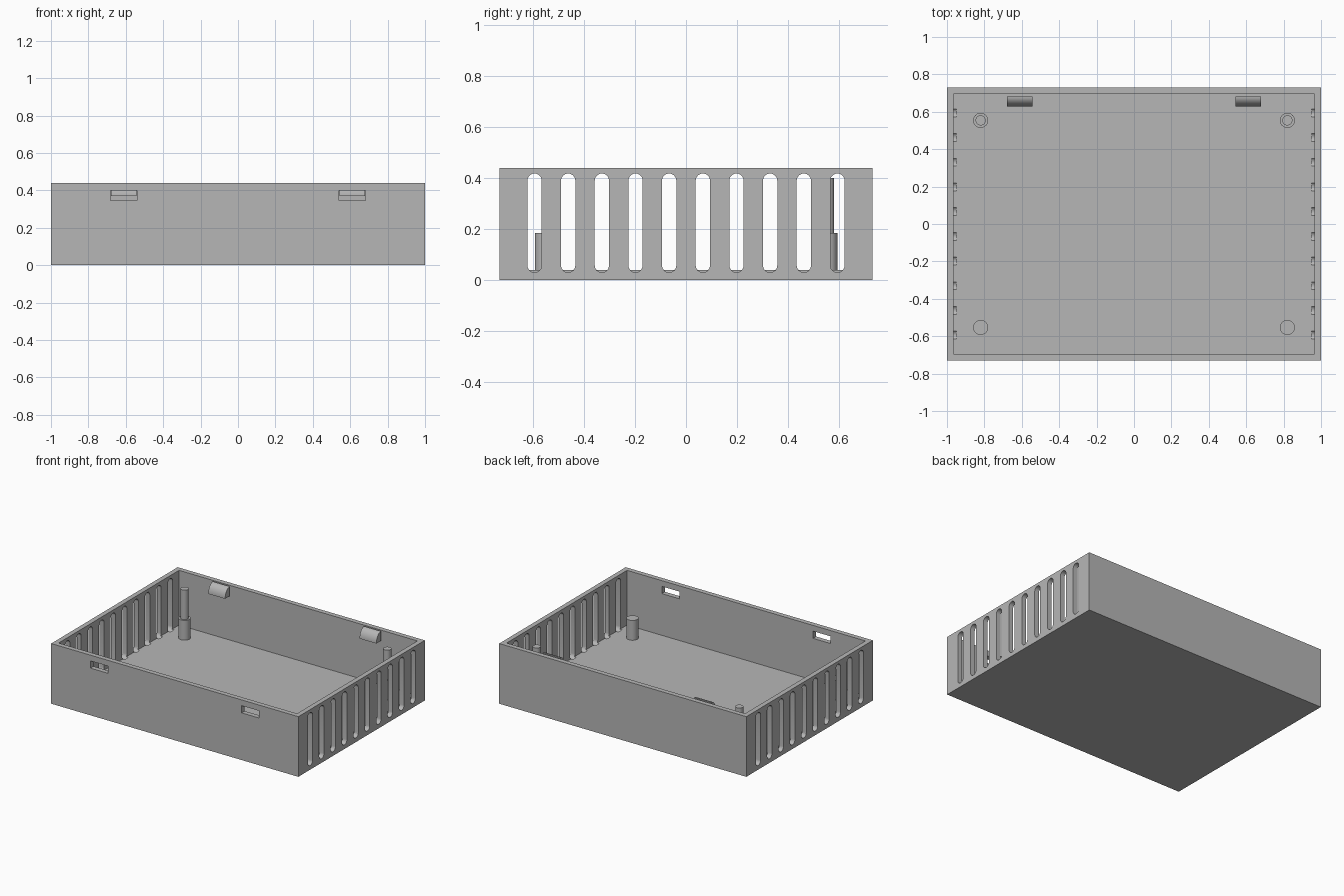
import bpy, bmesh, math
from mathutils import Matrix, Vector

if "Cube" in bpy.data.objects:
    bpy.data.objects.remove(bpy.data.objects["Cube"], do_unlink=True)

W, D, H = 2.0, 1.462, 0.44      # outer size
WALL, FLOOR = 0.05, 0.04
IX, IY = W / 2 - WALL, D / 2 - WALL

grey = bpy.data.materials.new("plain_grey")
grey.use_nodes = True
colour = (0.47, 0.47, 0.47, 1)
grey.diffuse_color = colour
grey.node_tree.nodes["Principled BSDF"].inputs["Base Color"].default_value = colour


def finish(name, bm):
    bmesh.ops.recalc_face_normals(bm, faces=bm.faces)
    mesh = bpy.data.meshes.new(name)
    bm.to_mesh(mesh)
    bm.free()
    mesh.materials.append(grey)
    obj = bpy.data.objects.new(name, mesh)
    bpy.context.collection.objects.link(obj)
    return obj


def activate(obj):
    bpy.ops.object.select_all(action='DESELECT')
    obj.select_set(True)
    bpy.context.view_layer.objects.active = obj


def smooth(obj):
    activate(obj)
    bpy.ops.object.shade_smooth_by_angle(angle=math.radians(30))


def add_box(bm, lo, hi):
    lo, hi = Vector(lo), Vector(hi)
    size = hi - lo
    bmesh.ops.create_cube(bm, size=1, matrix=Matrix.Translation((lo + hi) / 2)
                          @ Matrix.Diagonal((*size, 1)))


def add_prism(bm, outline, x0, x1):
    """Extrude a (y, z) outline along x."""
    face = bm.faces.new([bm.verts.new((x0, y, z)) for y, z in outline])
    new = bmesh.ops.extrude_face_region(bm, geom=[face])["geom"]
    bmesh.ops.translate(bm, vec=(x1 - x0, 0, 0),
                        verts=[g for g in new if isinstance(g, bmesh.types.BMVert)])


def cut(obj, cutter):
    mod = obj.modifiers.new("cut", 'BOOLEAN')
    mod.operation, mod.solver, mod.object = 'DIFFERENCE', 'EXACT', cutter
    cutter.hide_render = True
    activate(obj)
    bpy.ops.object.modifier_apply(modifier=mod.name)
    bpy.data.objects.remove(cutter, do_unlink=True)


# Open tray: outer block with the top face inset and sunk to the floor
bm = bmesh.new()
add_box(bm, (-W / 2, -D / 2, 0), (W / 2, D / 2, H))
top = max(bm.faces, key=lambda f: f.calc_center_median().z)
bmesh.ops.inset_region(bm, faces=[top], thickness=WALL)
new = bmesh.ops.extrude_face_region(bm, geom=[top])["geom"]
bmesh.ops.translate(bm, vec=(0, 0, FLOOR - H),
                    verts=[g for g in new if isinstance(g, bmesh.types.BMVert)])
if top.is_valid:
    bmesh.ops.delete(bm, geom=[top], context='FACES_ONLY')
tray = finish("tray", bm)

# Rounded vent slots in both side walls
R, Z0, Z1, STEPS = 0.028, 0.03, 0.418, 12
bm = bmesh.new()
for i in range(10):
    yc = -0.594 + 0.132 * i
    arc = [math.pi * k / STEPS for k in range(STEPS + 1)]
    outline = [(yc + R * math.cos(a), Z1 - R + R * math.sin(a)) for a in arc]
    outline += [(yc - R * math.cos(a), Z0 + R - R * math.sin(a)) for a in arc]
    add_prism(bm, outline, IX - 0.001, W / 2 + 0.1)
    add_prism(bm, outline, -W / 2 - 0.1, -IX + 0.001)
cut(tray, finish("vent_cutter", bm))

# Latch windows in the front wall
CLIP_X, CLIP_HALF = 0.612, 0.068
bm = bmesh.new()
for s in (-1, 1):
    add_box(bm, (s * CLIP_X - 0.071, -D / 2 - 0.1, 0.345),
            (s * CLIP_X + 0.071, -IY + 0.05, 0.398))
cut(tray, finish("window_cutter", bm))
smooth(tray)

# Rounded catches on the inside of the back wall, flush with the rim
for side, s in (("left", 1), ("right", -1)):
    bm = bmesh.new()
    arc = [math.pi / 2 * k / 12 for k in range(13)]
    outline = [(IY, 0.37)]
    outline += [(IY - 0.053 * math.cos(a), 0.37 + 0.07 * math.sin(a)) for a in arc]
    add_prism(bm, outline, s * CLIP_X - CLIP_HALF, s * CLIP_X + CLIP_HALF)
    smooth(finish(side + "_catch", bm))


def add_post(name, x, y, profile):
    """Turn a list of (radius, height) steps into a stepped post."""
    bm = bmesh.new()
    n, rings = 32, []
    for r, z in profile:
        rings.append([bm.verts.new((x + r * math.cos(2 * math.pi * k / n),
                                    y + r * math.sin(2 * math.pi * k / n), z))
                      for k in range(n)])
    for a, b in zip(rings, rings[1:]):
        for k in range(n):
            j = (k + 1) % n
            bm.faces.new((a[k], a[j], b[j], b[k]))
    bm.faces.new(rings[0])
    bm.faces.new(rings[-1])
    smooth(finish(name, bm))


# Support posts: plain at the front, with a thin pin on top at the back
base = [(0.04, FLOOR - 0.01), (0.04, 0.185)]
pin = [(0.027, 0.185), (0.027, 0.4)]
for side, s in (("left", 1), ("right", -1)):
    add_post("front_" + side + "_post", s * 0.82, -0.553, base)
    add_post("back_" + side + "_post", s * 0.82, 0.554, base + pin)
